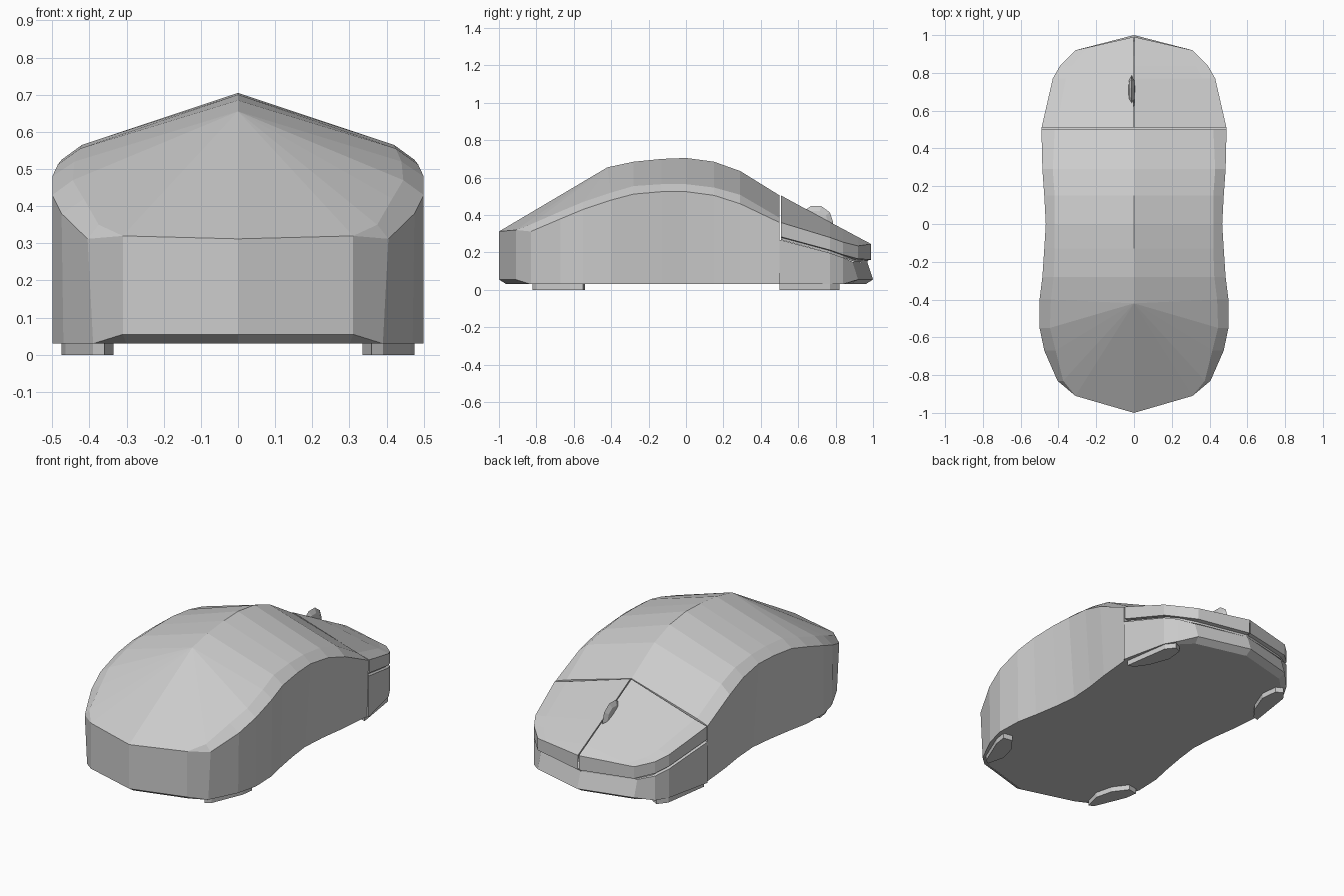
import bpy, bmesh
from math import pi
from mathutils import Matrix

if "Cube" in bpy.data.objects:
    bpy.data.objects.remove(bpy.data.objects["Cube"])


def finish(name, bm, mirror=True):
    """Weld, mirror across x = 0 and make an object."""
    bmesh.ops.remove_doubles(bm, verts=bm.verts[:], dist=0.0005)
    bmesh.ops.dissolve_degenerate(bm, edges=bm.edges[:], dist=0.0001)
    if mirror:
        bmesh.ops.mirror(bm, geom=bm.verts[:] + bm.edges[:] + bm.faces[:],
                         axis='X', merge_dist=0.0005)
    bmesh.ops.recalc_face_normals(bm, faces=bm.faces[:])
    mesh = bpy.data.meshes.new(name)
    bm.to_mesh(mesh)
    bm.free()
    obj = bpy.data.objects.new(name, mesh)
    bpy.context.collection.objects.link(obj)
    return obj


def loft(rows, closed=False):
    """Skin a list of equal-length cross-sections."""
    bm = bmesh.new()
    grid = [[bm.verts.new(p) for p in row] for row in rows]
    n = len(rows[0])
    for a, b in zip(grid, grid[1:]):
        for j in range(n if closed else n - 1):
            k = (j + 1) % n
            bm.faces.new((a[j], a[k], b[k], b[j]))
    if closed:
        bm.faces.new(grid[0])
    return bm


# Shell: y, floor x, floor z, wall x, wall z, shoulder x, shoulder z, ridge y, ridge z
shell = [
    (-1.00, 0.00, .055, 0.00, .312, 0.00, .312, -.42, .655),
    (-0.91, 0.31, .055, 0.31, .320, 0.31, .320, -.42, .655),
    (-0.83, 0.39, .030, .405, .312, .375, .350, -.42, .655),
    (-0.67, 0.47, .030, .475, .380, .415, .420, -.42, .655),
    (-0.55, 0.50, .030, 0.50, .430, .445, .470, -.42, .655),
    (-0.40, .495, .030, 0.50, .480, .440, .520, -.42, .655),
    (-0.28, .470, .030, .485, .512, .425, .555, -.28, .685),
    (-0.13, .445, .030, .475, .525, .420, .565, -.13, .700),
    (0.00, .430, .030, .467, .525, .420, .565, 0.00, .705),
    (0.15, .440, .030, .475, .505, .420, .547, 0.15, .685),
    (0.29, .460, .030, .485, .460, .430, .508, 0.29, .635),
    (0.50, .480, .030, .490, .360, .420, .385, 0.50, .505),
]
# Nose outline: y, x, seam z, button rim z, ridge z
nose = [
    (0.50, .490, .268, .360, .505),
    (0.77, .430, .197, .280, .362),
    (0.84, .390, .172, .255, .325),
    (0.92, .310, .150, .235, .282),
    (1.00, .000, .145, .245, .245),
]

# Body: shell plus the low tray under the buttons
rows = []
for y, xf, zf, xw, zw, xs, zs, yr, zr in shell:
    rows.append([(0, y * .96, .03), (xf * .97, y * .96, .03), (xf, y, zf),
                 (xw, y, zw), (xs, y, zs), (0, yr, zr)])
for y, x, seam, rim, ridge in nose:
    zf = .055 if y > .9 else .03
    back = .03 if y > .9 else 0
    rows.append([(0, y * .96, .03), (x * .97, y * .96, .03), (x, y, zf),
                 (x, y - back, seam), (max(x - .03, 0), y - back, seam),
                 (0, y - back, seam)])
finish("mouse_body", loft(rows))

# Pair of click buttons with an undercut groove and a centre split
GAP = .003
rows = []
for i, (y, x, seam, rim, ridge) in enumerate(nose):
    y = .507 if i == 0 else min(y, .99)
    x = max(x, GAP)
    inset = max(x - .02, GAP)
    yi = y - (.02 if y > .9 else 0)
    rows.append([(GAP, yi, seam), (inset, yi, seam), (inset, yi, seam + .012),
                 (x, y, seam + .016), (x, y, rim),
                 (max(x * .84, GAP), y, rim + (ridge - rim) * .14),
                 (GAP, y, ridge)])
finish("click_buttons", loft(rows, closed=True))

# Scroll wheel: thin lens-shaped disc
bm = bmesh.new()
bmesh.ops.create_uvsphere(
    bm, u_segments=10, v_segments=4, radius=1,
    matrix=Matrix.Translation((-.012, .695, .36))
    @ Matrix.Diagonal((.02, .092, .092, 1)) @ Matrix.Rotation(pi / 2, 4, 'Y'))
finish("scroll_wheel", bm, mirror=False)

# Glide feet
feet = {
    "front_feet": [(.36, -.82), (.39, -.80), (.465, -.62), (.475, -.55),
                   (.42, -.54), (.36, -.62), (.335, -.72)],
    "rear_feet": [(.465, .50), (.425, .77), (.385, .82), (.345, .80),
                  (.335, .70), (.38, .58), (.43, .51)],
}
for name, outline in feet.items():
    bm = bmesh.new()
    low = [bm.verts.new((x, y, 0)) for x, y in outline]
    high = [bm.verts.new((x, y, .035)) for x, y in outline]
    bm.faces.new(low)
    bm.faces.new(high)
    for i in range(len(low)):
        k = (i + 1) % len(low)
        bm.faces.new((low[i], low[k], high[k], high[i]))
    finish(name, bm)
